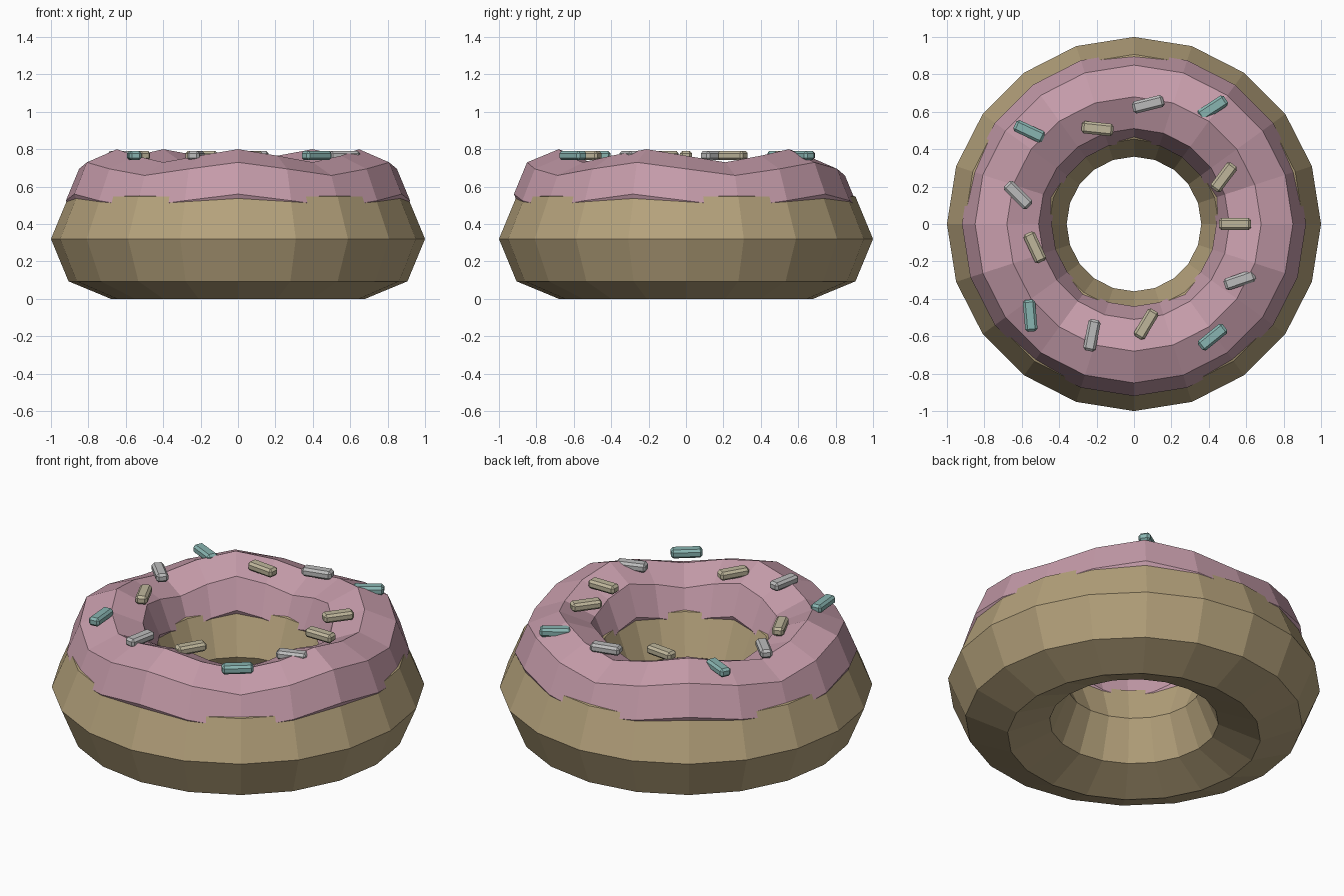
import bpy
from math import sin, atan2, radians

if "Cube" in bpy.data.objects:
    bpy.data.objects.remove(bpy.data.objects["Cube"])


def material(name, rgb):
    m = bpy.data.materials.new(name)
    m.diffuse_color = (*rgb, 1)
    m.use_nodes = True
    m.node_tree.nodes["Principled BSDF"].inputs["Base Color"].default_value = m.diffuse_color
    return m


DOUGH = material("dough_tan", (0.46, 0.36, 0.20))
PINK = material("icing_pink", (0.56, 0.33, 0.40))
COLOURS = {
    "cream": material("sprinkle_cream", (0.52, 0.47, 0.33)),
    "teal": material("sprinkle_teal", (0.25, 0.46, 0.44)),
    "grey": material("sprinkle_grey", (0.50, 0.50, 0.50)),
}


def ring(name, minor, z, mat):
    bpy.ops.mesh.primitive_torus_add(major_radius=0.68, minor_radius=minor,
                                     major_segments=20, minor_segments=8,
                                     location=(0, 0, z))
    ob = bpy.context.object
    ob.name = name
    ob.data.materials.append(mat)
    ob.data.polygons.foreach_set("use_smooth", [False] * len(ob.data.polygons))
    return ob


# Dough ring
ring("dough", 0.32, 0.32, DOUGH)

# Icing ring, five waves around the circle, partly sunk into the dough
icing = ring("icing", 0.24, 0.525, PINK)
for v in icing.data.vertices:
    v.co.z -= 0.035 * sin(5 * atan2(v.co.y, v.co.x))

# Sprinkles: x, y, turn in degrees, colour
SPRINKLES = [
    (0.54, 0.00, 0, "cream"), (0.48, 0.25, 53, "cream"),
    (0.42, 0.62, 33, "teal"), (0.075, 0.64, 14, "grey"),
    (-0.195, 0.51, -6, "cream"), (-0.56, 0.495, -25, "teal"),
    (-0.62, 0.155, -45, "grey"), (-0.53, -0.125, -65, "cream"),
    (-0.555, -0.49, -85, "teal"), (-0.225, -0.595, 79, "grey"),
    (0.065, -0.535, 59, "cream"), (0.42, -0.605, 39, "teal"),
    (0.565, -0.30, 19, "grey"),
]
for i, (x, y, turn, colour) in enumerate(SPRINKLES, 1):
    bpy.ops.mesh.primitive_cube_add(size=1, location=(x, y, 0.766),
                                    rotation=(0, 0, radians(turn)))
    ob = bpy.context.object
    ob.name = f"sprinkle_{i}"
    for v in ob.data.vertices:
        v.co = (v.co.x * 0.17, v.co.y * 0.066, v.co.z * 0.05)
    ob.data.materials.append(COLOURS[colour])
    bevel = ob.modifiers.new("soft_edges", "BEVEL")
    bevel.width = 0.013
    bevel.segments = 1
